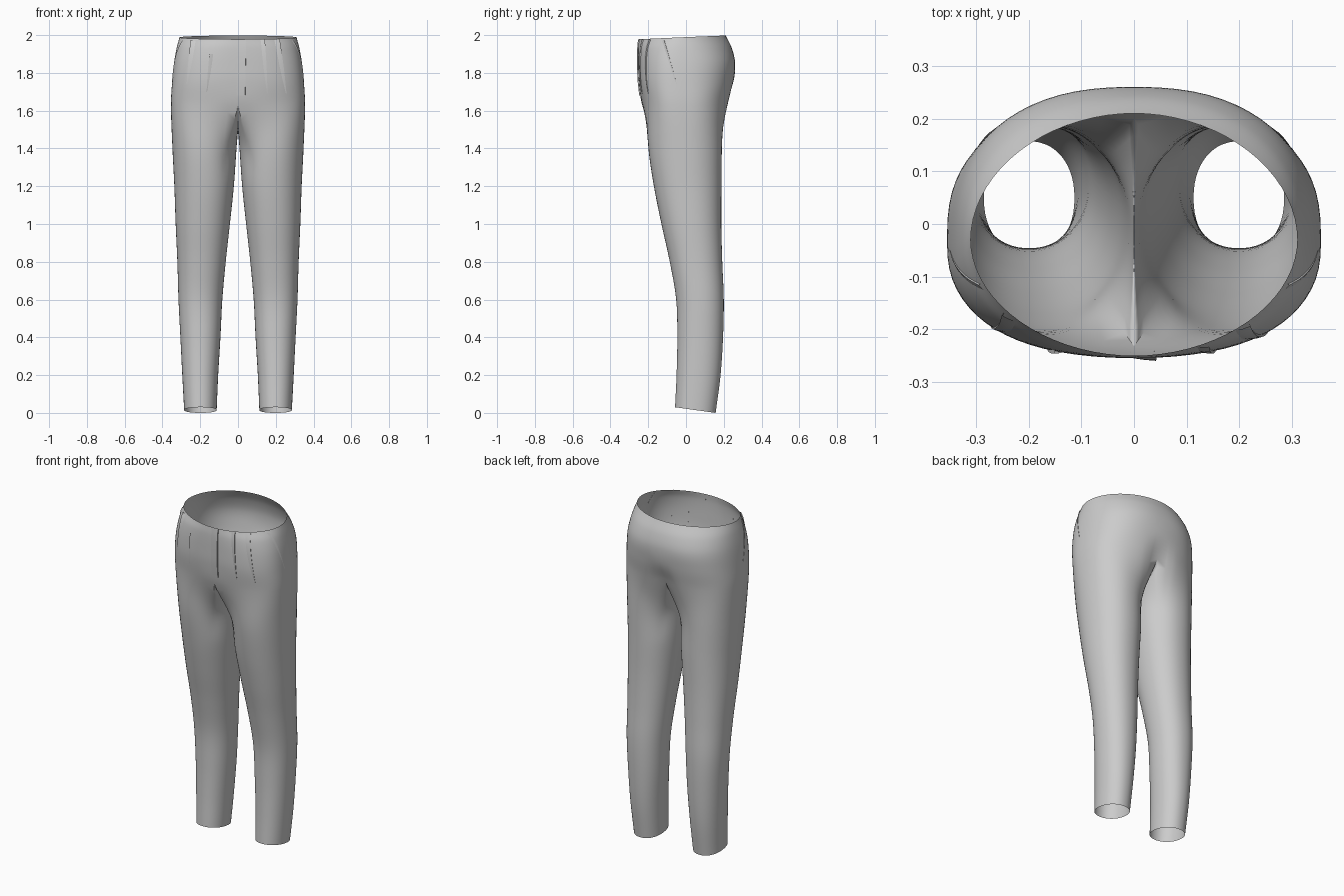
import bpy, bmesh, math
from mathutils import Vector
from mathutils.bvhtree import BVHTree

cube = bpy.data.objects.get("Cube")
if cube:
    bpy.data.objects.remove(cube)

cloth = bpy.data.materials.new("grey cloth")
cloth.use_nodes = True
GREY = (0.6, 0.6, 0.6, 1)
cloth.diffuse_color = GREY
cloth.node_tree.nodes["Principled BSDF"].inputs["Base Color"].default_value = GREY

OUTER, INNER, STEPS = 36, 14, 6

# Leg sections: height, inner x, outer x, front y, back y
LEGS = [
    (0.0, 0.113, 0.285, -0.058, 0.157),
    (0.2, 0.105, 0.295, -0.05, 0.183),
    (0.4, 0.093, 0.305, -0.046, 0.196),
    (0.6, 0.083, 0.315, -0.052, 0.2),
    (0.8, 0.065, 0.321, -0.086, 0.192),
    (1.0, 0.043, 0.33, -0.13, 0.187),
    (1.2, 0.022, 0.337, -0.17, 0.188),
    (1.4, 0.008, 0.347, -0.199, 0.19),
]
# Hip sections: height, half width, front y, back y, y of widest point, roundness
HIPS = [
    (1.63, 0.355, -0.232, 0.225, -0.03, 2.6),
    (1.75, 0.349, -0.25, 0.25, -0.04, 2.5),
    (1.85, 0.339, -0.254, 0.26, -0.04, 2.4),
    (1.93, 0.325, -0.254, 0.243, -0.035, 2.2),
    (2.0, 0.31, -0.25, 0.21, -0.03, 1.95),
]


def power(v, n):
    return math.copysign(abs(v) ** (2 / n), v)


def leg_point(row, angle):
    """Point of a leg section; angle runs from the inseam towards the front."""
    z, xi, xo, yf, yb = row
    x = (xi + xo) / 2 - (xo - xi) / 2 * power(math.cos(angle), 2.15)
    s = power(math.sin(angle), 2.15)
    if z == 0:
        z = 0.015 + 0.015 * s
    return Vector((x, (yf + yb) / 2 - (yb - yf) / 2 * s, z))


def hip_point(row, t):
    """Point of a half hip section, from centre front to centre back."""
    z, w, yf, yb, yc, n = row
    a = math.pi * t
    c = power(math.cos(a), n)
    x = w * power(max(math.sin(a), 0), n) if 0 < t < 1 else 0
    y = yc - c * ((yc - yf) if c > 0 else (yb - yc))
    if z < 1.7 and c < 0:
        y -= 0.025 * math.exp(-(x / 0.06) ** 2)
    if z == 2.0:
        z = 1.988 - 0.01 * c
    return Vector((x, y, z))


def smooth_column(knots, pts):
    """Smooth curve through the points, sampled between each pair."""
    last = len(pts) - 1
    tan = []
    for i in range(len(pts)):
        a, b = max(i - 1, 0), min(i + 1, last)
        tan.append((pts[b] - pts[a]) / (knots[b] - knots[a]))
    out = []
    for i in range(last):
        h = knots[i + 1] - knots[i]
        for k in range(STEPS):
            u = k / STEPS
            out.append(pts[i] * (2 * u**3 - 3 * u**2 + 1) + tan[i] * h * (u**3 - 2 * u**2 + u)
                       + pts[i + 1] * (3 * u**2 - 2 * u**3) + tan[i + 1] * h * (u**3 - u**2))
    return out + [pts[-1]]


# Columns of cloth: outer ones run hem to waist, inner ones hem to crotch seam
leg_knots = [r[0] for r in LEGS]
hip_knots = [r[0] for r in HIPS]
corner = math.radians(48)
columns = []
for i in range(OUTER + 1):
    t = i / OUTER
    angle = corner + t * (2 * math.pi - 2 * corner)
    pts = [leg_point(r, angle) for r in LEGS] + [hip_point(r, t) for r in HIPS]
    columns.append(smooth_column(leg_knots + hip_knots, pts))
front, back = hip_point(HIPS[0], 0), hip_point(HIPS[0], 1)
for i in range(1, INNER):
    u = i / INNER
    pts = [leg_point(r, -corner + 2 * corner * u) for r in LEGS]
    seam = back.lerp(front, u)
    seam.z -= 0.14 * (1 - abs(2 * u - 1) ** 2.2)
    columns.append(smooth_column(leg_knots + hip_knots[:1], pts + [seam]))

bm = bmesh.new()
grid = [[bm.verts.new(p) for p in col] for col in columns]
for i in range(len(grid)):
    a, b = grid[i], grid[(i + 1) % len(grid)]
    for k in range(min(len(a), len(b)) - 1):
        bm.faces.new((a[k], b[k], b[k + 1], a[k + 1]))
for v in bm.verts:
    if abs(v.co.x) < 0.001 or (v.co.x < 0):
        v.co.x = 0
bm.normal_update()
surface = BVHTree.FromBMesh(bm)


def finish(bm, name):
    mesh = bpy.data.meshes.new(name)
    bm.to_mesh(mesh)
    bm.free()
    mesh.materials.append(cloth)
    for p in mesh.polygons:
        p.use_smooth = True
    obj = bpy.data.objects.new(name, mesh)
    bpy.context.scene.collection.objects.link(obj)
    return obj


trousers = finish(bm, "trousers")
mirror = trousers.modifiers.new("mirror", 'MIRROR')
mirror.use_clip = True
mirror.merge_threshold = 0.002


def fold(name, start, end, width, lift, taper=True, side=False):
    """Thin flap of cloth laid on the surface, raised along one edge."""
    bm = bmesh.new()
    rows, n = [], 14
    for k in range(n + 1):
        u = k / n
        a = start[0] + (end[0] - start[0]) * u
        z = start[1] + (end[1] - start[1]) * u
        wide = width * (1 - u ** 2 * 0.9) if taper else width
        row = []
        for j, h in ((0, -0.001), (0.5, 0.6), (1, 1), (1.02, -0.1)):
            p = a + (j - 0.5) * wide
            if side:
                hit, nor, _, _ = surface.ray_cast(Vector((1, p, z)), Vector((-1, 0, 0)))
            else:
                hit, nor, _, _ = surface.ray_cast(Vector((max(abs(p), 0.001), -1, z)), Vector((0, 1, 0)))
                if hit and p < 0:
                    hit.x, nor.x = -hit.x, -nor.x
            if hit is None:
                break
            out = nor if (nor.x > 0 if side else nor.y < 0) else -nor
            row.append(bm.verts.new(hit + out * lift * h * (1 - 0.8 * u if taper else 1)))
        if len(row) == 4:
            rows.append(row)
    for r, s in zip(rows, rows[1:]):
        for j in range(3):
            bm.faces.new((r[j], r[j + 1], s[j + 1], s[j]))
    bmesh.ops.recalc_face_normals(bm, faces=bm.faces)
    return finish(bm, name)


# Fly flap and front pleats
fold("fly", (0.02, 1.975), (0.015, 1.68), 0.045, 0.006, taper=False)
fold("left_inner_pleat", (0.13, 1.975), (0.155, 1.69), 0.02, 0.008)
fold("left_outer_pleat", (0.205, 1.975), (0.255, 1.69), 0.024, 0.008)
fold("right_inner_pleat", (-0.14, 1.9), (-0.165, 1.7), -0.018, 0.008)
fold("right_outer_pleat", (-0.235, 1.97), (-0.27, 1.74), -0.022, 0.008)

# Slanted side pockets
for name, sign in (("left_pocket", 1), ("right_pocket", -1)):
    pocket = fold(name, (-0.12, 1.97), (-0.05, 1.74), 0.012, 0.004, side=True)
    if sign < 0:
        for v in pocket.data.vertices:
            v.co.x = -v.co.x
        pocket.data.flip_normals()

for obj in bpy.context.scene.objects:
    obj.select_set(obj.type == 'MESH')
bpy.context.view_layer.objects.active = trousers
bpy.ops.object.shade_smooth_by_angle(angle=math.radians(50))
